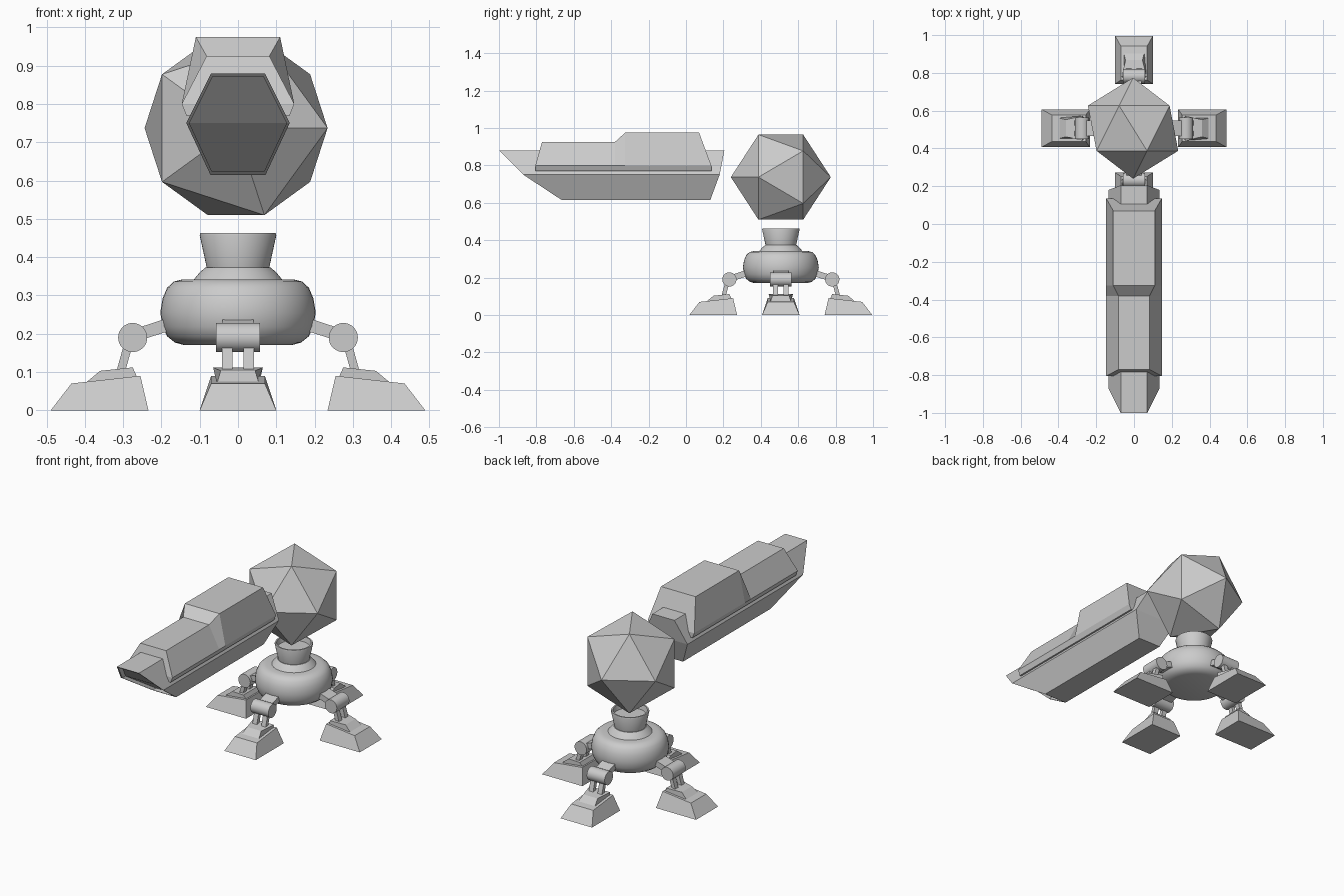
import bpy, bmesh, math
from mathutils import Vector, Matrix

if "Cube" in bpy.data.objects:
    bpy.data.objects.remove(bpy.data.objects["Cube"])

CY = 0.507  # y of the walker's axis


def finish(name, bm, smooth=False):
    bmesh.ops.recalc_face_normals(bm, faces=bm.faces[:])
    me = bpy.data.meshes.new(name)
    bm.to_mesh(me)
    bm.free()
    ob = bpy.data.objects.new(name, me)
    bpy.context.collection.objects.link(ob)
    if smooth:
        bpy.ops.object.select_all(action='DESELECT')
        ob.select_set(True)
        bpy.context.view_layer.objects.active = ob
        bpy.ops.object.shade_smooth_by_angle(angle=math.radians(32))
    return ob


def loft(name, rings, matrix=None):
    """Bridge left-right symmetric rings and close both ends with quads."""
    bm = bmesh.new()
    vs = [[bm.verts.new(p) for p in ring] for ring in rings]
    n = len(vs[0])
    for a, b in zip(vs, vs[1:]):
        for i in range(n):
            j = (i + 1) % n
            bm.faces.new((a[i], a[j], b[j], b[i]))
    for ring in (vs[0], vs[-1]):
        for i in range(n // 2 - 1):
            bm.faces.new((ring[i], ring[i + 1], ring[n - 2 - i], ring[n - 1 - i]))
    if matrix:
        bm.transform(matrix)
    return finish(name, bm)


def lathe(name, profile, steps=48):
    bm = bmesh.new()
    vs = [bm.verts.new((r, 0, z)) for r, z in profile]
    es = [bm.edges.new(e) for e in zip(vs, vs[1:])]
    bmesh.ops.spin(bm, geom=vs + es, cent=(0, 0, 0), axis=(0, 0, 1),
                   angle=math.tau, steps=steps)
    bmesh.ops.remove_doubles(bm, verts=bm.verts[:], dist=1e-5)
    bm.transform(Matrix.Translation((0, CY, 0)))
    return finish(name, bm, True)


def mirrored(half):
    """Right-hand half of a ring (x, y, z), completed on the left."""
    return [Vector(p) for p in half] + [Vector((-x, y, z)) for x, y, z in reversed(half)]


# Round body and flared neck
lathe("body", [(0, .17), (.14, .17), (.165, .177), (.185, .193), (.197, .218),
               (.203, .255), (.197, .292), (.185, .32), (.168, .336), (.145, .342),
               (.115, .342), (.1, .36), (.085, .373), (0, .373)])
lathe("neck", [(0, .365), (.08, .365), (.1, .457), (.098, .463), (.09, .463),
               (.084, .435), (0, .435)])

# Icosahedron head with an edge on top
s, phi = 0.1405, (1 + 5 ** 0.5) / 2
bm = bmesh.new()
for a in (-1, 1):
    for b in (-phi, phi):
        for p in ((a, 0, b), (b, a, 0), (0, b, a)):
            bm.verts.new(Vector(p) * s)
bmesh.ops.convex_hull(bm, input=bm.verts[:])
bm.transform(Matrix.Translation((-.005, CY, .737)) @ Matrix.Rotation(math.radians(-58.3), 4, 'Z'))
finish("head", bm)

# Hexagonal hull with a recessed front end
front = mirrored([(.07, -1, .88), (.135, -.87, .75), (.072, -.665, .615)])
back = mirrored([(.07, .205, .88), (.135, .18, .75), (.072, .13, .615)])
mid = Vector((0, -.86, .75))
rim = [mid + (p - mid) * .94 for p in front]
recess = [p + Vector((0, .03, 0)) for p in rim]
loft("hull", [recess, rim, front, back])

# Stepped upper cover: top y, base y, top half width, top height
loft("cover", [mirrored([(w, yt, zt), (.147, yb, .8), (.135, yb, .77)]) for yt, yb, w, zt in (
    (-.77, -.805, .082, .925), (-.38, -.38, .082, .925),
    (-.325, -.325, .11, .975), (.07, .135, .11, .975))])


def block(name, base, top, matrix):
    """Tapered block from (inner d, inner z, half width, outer d, outer z, half width)."""
    def ring(d0, z0, w0, d1, z1, w1):
        return mirrored([(w0, -d0, z0), (w1, -d1, z1)])
    return loft(name, [ring(*base), ring(*top)], matrix)


# Four legs, d measured outward from the body axis
for k, side in enumerate(("front", "right", "back", "left")):
    m = Matrix.Translation((0, CY, 0)) @ Matrix.Rotation(k * math.pi / 2, 4, 'Z')
    block(side + "_foot", (.234, 0, .1, .489, 0, .1), (.255, .09, .07, .435, .07, .07), m)
    block(side + "_ankle", (.263, .085, .055, .4, .07, .055),
          (.275, .112, .065, .36, .103, .045), m)
    block(side + "_arm", (.17, .21, .04, .275, .177, .04), (.17, .245, .04, .275, .211, .04), m)
    for x, label in ((-.028, "a"), (.028, "b")):
        block(side + "_strut_" + label, (.295, .1, .014, .318, .1, .014),
              (.27, .19, .014, .293, .19, .014), m @ Matrix.Translation((x, 0, 0)))
    bm = bmesh.new()
    bmesh.ops.create_cone(bm, cap_ends=True, segments=32, radius1=.038, radius2=.038, depth=.114)
    bm.transform(m @ Matrix.Translation((0, -.275, .19)) @ Matrix.Rotation(math.pi / 2, 4, 'Y'))
    finish(side + "_knee", bm, True)
